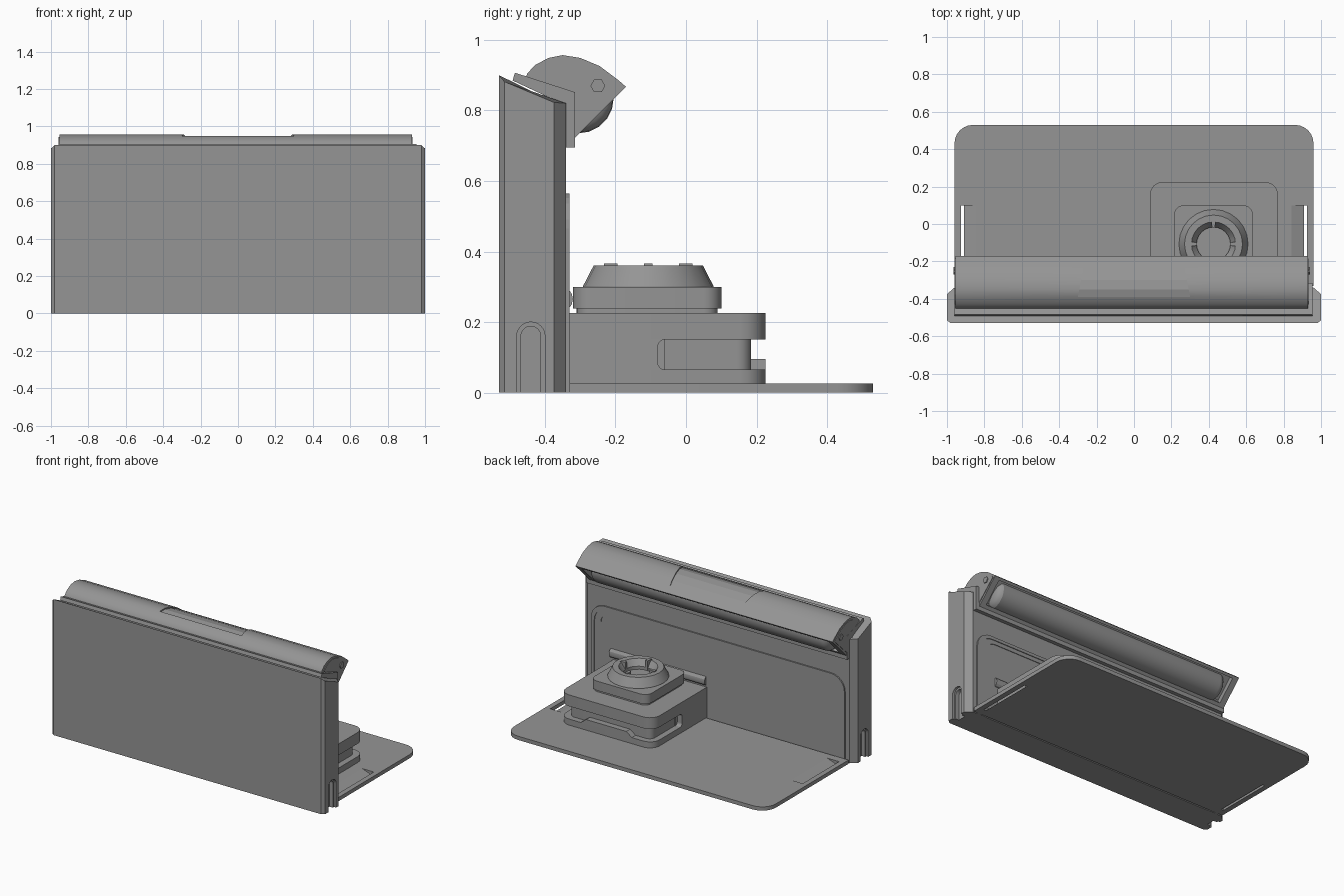
import bpy, bmesh, math
from mathutils import Vector

if "Cube" in bpy.data.objects:
    bpy.data.objects.remove(bpy.data.objects["Cube"])

grey = bpy.data.materials.new("plain_grey")
grey.diffuse_color = (0.3, 0.3, 0.3, 1)
grey.use_nodes = True
grey.node_tree.nodes["Principled BSDF"].inputs["Base Color"].default_value = grey.diffuse_color


def finish(name, bm, smooth=False):
    bmesh.ops.recalc_face_normals(bm, faces=bm.faces)
    me = bpy.data.meshes.new(name)
    bm.to_mesh(me)
    bm.free()
    me.materials.append(grey)
    ob = bpy.data.objects.new(name, me)
    bpy.context.collection.objects.link(ob)
    if smooth:
        bpy.ops.object.select_all(action='DESELECT')
        ob.select_set(True)
        bpy.context.view_layer.objects.active = ob
        bpy.ops.object.shade_smooth_by_angle(angle=math.radians(25))
    return ob


def loft(name, rings, smooth=False, closed=False):
    """Skin matching point rings; cap the ends, or join last to first."""
    bm = bmesh.new()
    vs = [[bm.verts.new(p) for p in r] for r in rings]
    n = len(vs[0])
    pairs = list(zip(vs, vs[1:])) + ([(vs[-1], vs[0])] if closed else [])
    for a, b in pairs:
        for i in range(n):
            j = (i + 1) % n
            bm.faces.new((a[i], a[j], b[j], b[i]))
    if not closed:
        bm.faces.new(vs[0])
        bm.faces.new(vs[-1])
    return finish(name, bm, smooth)


def along_x(name, prof, x0, x1, smooth=False):
    return loft(name, [[(x, y, z) for y, z in prof] for x in (x0, x1)], smooth)


def along_y(name, prof, y0, y1):
    return loft(name, [[(x, y, z) for x, z in prof] for y in (y0, y1)])


def along_z(name, prof, z0, z1, smooth=True):
    return loft(name, [[(x, y, z) for x, y in prof] for z in (z0, z1)], smooth)


def rounded(x0, x1, y0, y1, radii, seg=6):
    """Rectangle with a radius per corner: low-low, high-low, high-high, low-high."""
    out = []
    for k, (x, y, sx, sy) in enumerate(((x0, y0, 1, 1), (x1, y0, -1, 1),
                                        (x1, y1, -1, -1), (x0, y1, 1, -1))):
        r = radii[k]
        for i in range(seg + 1 if r else 1):
            a = math.pi + k * math.pi / 2 + i * math.pi / 2 / seg
            out.append((x + sx * r + r * math.cos(a), y + sy * r + r * math.sin(a))
                       if r else (x, y))
    return out


def cut(ob, *cutters):
    for c in cutters:
        c.hide_render = True
        m = ob.modifiers.new("cut", 'BOOLEAN')
        m.object = c
        m.solver = 'EXACT'
        bpy.context.view_layer.objects.active = ob
        bpy.ops.object.modifier_apply(modifier=m.name)
        bpy.data.objects.remove(c)


# Upright panel with chamfered ends and sloped top
half = [(0.98, -0.53), (1, -0.515), (1, -0.375), (0.96, -0.34)]
outline = half + [(-x, y) for x, y in reversed(half)]
top = [(x, y, 0.9 - (y + 0.53) * 0.42 - (0.012 if abs(x) == 1 else 0)) for x, y in outline]
panel = loft("upright_panel", [[(x, y, 0) for x, y in outline], top])
for s in (-1, 1):
    for w, d in ((0.04, 0.015), (0.028, 0.04)):
        arch = rounded(-0.44 - w, -0.44 + w, -0.1, 0.16 + w, (0, 0, w, w))
        cut(panel, along_x("arch_cutter", arch, s * (1 - d), s * 1.1))

# Raised arch frame on the back of the panel
outer = rounded(-0.93, 0.93, 0, 0.565, (0, 0, 0.1, 0.1))
frame = along_y("panel_frame", outer, -0.345, -0.331)
cut(frame, along_y("frame_cutter", rounded(-0.86, 0.86, -0.1, 0.52, (0, 0, 0.07, 0.07)), -0.5, -0.2))
groove = along_y("groove_cutter", rounded(-0.905, 0.905, -0.1, 0.545, (0, 0, 0.09, 0.09)), -0.336, -0.2)
cut(frame, groove)

# Floor plate with a sloped pocket near each end
plate = along_z("floor_plate", rounded(-0.96, 0.96, -0.331, 0.53, (0, 0, 0.1, 0.1)), 0, 0.025)
for s in (-1, 1):
    wedge = [(s * 0.84, 0.0255), (s * 0.926, 0.0255), (s * 0.926, -0.002), (s * 0.915, -0.002)]
    cut(plate, along_y("wedge_cutter", wedge, -0.28, 0.1))

# Base block: lower lip, recessed core, back wall and upper slab
corner = (0, 0, 0.07, 0.07)
along_z("block_lower", rounded(0.085, 0.77, -0.34, 0.225, corner), 0.024, 0.065)
along_z("block_core", rounded(0.125, 0.73, -0.34, 0.185, (0, 0, 0.04, 0.04)), 0.06, 0.155)
along_z("block_upper", rounded(0.085, 0.77, -0.34, 0.225, corner), 0.15, 0.225)
rear = along_z("block_rear", rounded(0.085, 0.77, -0.34, -0.06, (0, 0, 0, 0)), 0.06, 0.155, False)
for x in (0.08, 0.775):
    slot = rounded(-0.08, 0.1, 0.0651, 0.1499, (0.02, 0, 0, 0.02))
    cut(rear, along_x("slot_cutter", slot, x - 0.04, x + 0.04))
along_y("block_lip", [(0.24, 0.06), (0.615, 0.06), (0.615, 0.065), (0.575, 0.095),
                      (0.28, 0.095), (0.24, 0.065)], 0.183, 0.225)

# Upper mount
along_z("mount_foot", rounded(0.225, 0.625, -0.31, 0.09, (0.04,) * 4), 0.22, 0.245)
along_z("mount_block", rounded(0.215, 0.635, -0.32, 0.1, (0.05,) * 4), 0.238, 0.3)

# Hollow socket collar and its four tabs
cx, cy, N = 0.425, -0.107, 24


def circle(r, z):
    return [(cx + r * math.cos(2 * math.pi * i / N), cy + r * math.sin(2 * math.pi * i / N), z)
            for i in range(N)]


loft("socket_collar", [circle(r, z) for r, z in
     ((0.185, 0.295), (0.185, 0.302), (0.155, 0.36), (0.118, 0.36), (0.09, 0.32), (0.09, 0.295))],
     True, True)
for i in range(4):
    a = i * math.pi / 2
    u, v = Vector((math.cos(a), math.sin(a))), Vector((-math.sin(a), math.cos(a)))
    c = Vector((cx, cy)) + u * 0.105
    pts = [c + u * p + v * q for p, q in ((0.02, -0.012), (0.02, 0.012), (-0.018, 0.008), (-0.018, -0.008))]
    along_z("socket_tab", [tuple(p) for p in pts], 0.3, 0.366, False)

# Hinge bar behind the block
bar = [(-0.343 + 0.022 * math.cos(a), 0.265 + 0.03 * math.sin(a))
       for a in (i * math.pi / 6 for i in range(12))]
along_x("hinge_bar", bar, 0.09, 0.79, True)

# Angled bracket on top of the panel
bracket = [(-0.485, 0.907), (-0.315, 0.852), (-0.315, 0.695), (-0.342, 0.695),
           (-0.342, 0.815), (-0.492, 0.885)]
along_x("hood_bracket", bracket, -0.96, 0.955)

# Lamp hood with curved top, slanted opening and a shallow centre recess
arc = [(-0.455, 0.89), (-0.45, 0.905), (-0.428, 0.929), (-0.39, 0.949), (-0.35, 0.957),
       (-0.30, 0.949), (-0.245, 0.926), (-0.193, 0.887), (-0.17, 0.867)]
hood = along_x("lamp_hood", arc + [(-0.315, 0.722), (-0.315, 0.84)], -0.955, 0.93, True)
inner = [(y, z - 0.008) for y, z in arc[2:8]]
rings = [[(s * (0.3 + (y + 0.39) * -0.2), y, z) for y, z in
          [p for p in inner if -0.4 < p[0] < -0.24] + [(-0.21, 0.892), (-0.21, 1.0), (-0.39, 1.0)]]
         for s in (-1, 1)]
cut(hood, loft("recess_cutter", rings))


def slanted(pts):
    """Points given as (along, outward) on the slanted opening."""
    k = math.sqrt(0.5)
    return [(-0.2425 + k * (a + o), 0.7945 + k * (a - o)) for a, o in pts]


cut(hood, along_x("opening_cutter", slanted([(-0.08, 0.1), (0.085, 0.1), (0.085, -0.03), (-0.08, -0.03)]),
                  -0.915, 0.89))

# Light tube with rounded ends
tube = []
for i in range(13):
    t = math.pi * i / 12
    r = 0.1 * max(math.sin(t), 0.1) ** 0.6
    x = -0.0125 + (-0.83 if i <= 6 else 0.83) - 0.05 * math.cos(t)
    tube.append([(x, -0.305 + r * math.cos(2 * math.pi * j / 20), 0.835 + r * math.sin(2 * math.pi * j / 20))
                 for j in range(20)])
loft("light_tube", tube, True)

# End plates and bolt heads on the hood
mid = Vector((-0.29, 0.85))
plate_prof = [tuple(mid + (Vector(p) - mid) * 0.87) for p in arc[1:] + [(-0.315, 0.73)]]
for s, x in ((-1, -0.955), (1, 0.93)):
    along_x("hood_end_plate", plate_prof, x - s * 0.002, x + s * 0.004)
    bolt = [(-0.25 + 0.021 * math.cos(i * math.pi / 3), 0.87 + 0.021 * math.sin(i * math.pi / 3))
            for i in range(6)]
    along_x("hood_bolt", bolt, x, x + s * 0.01)
